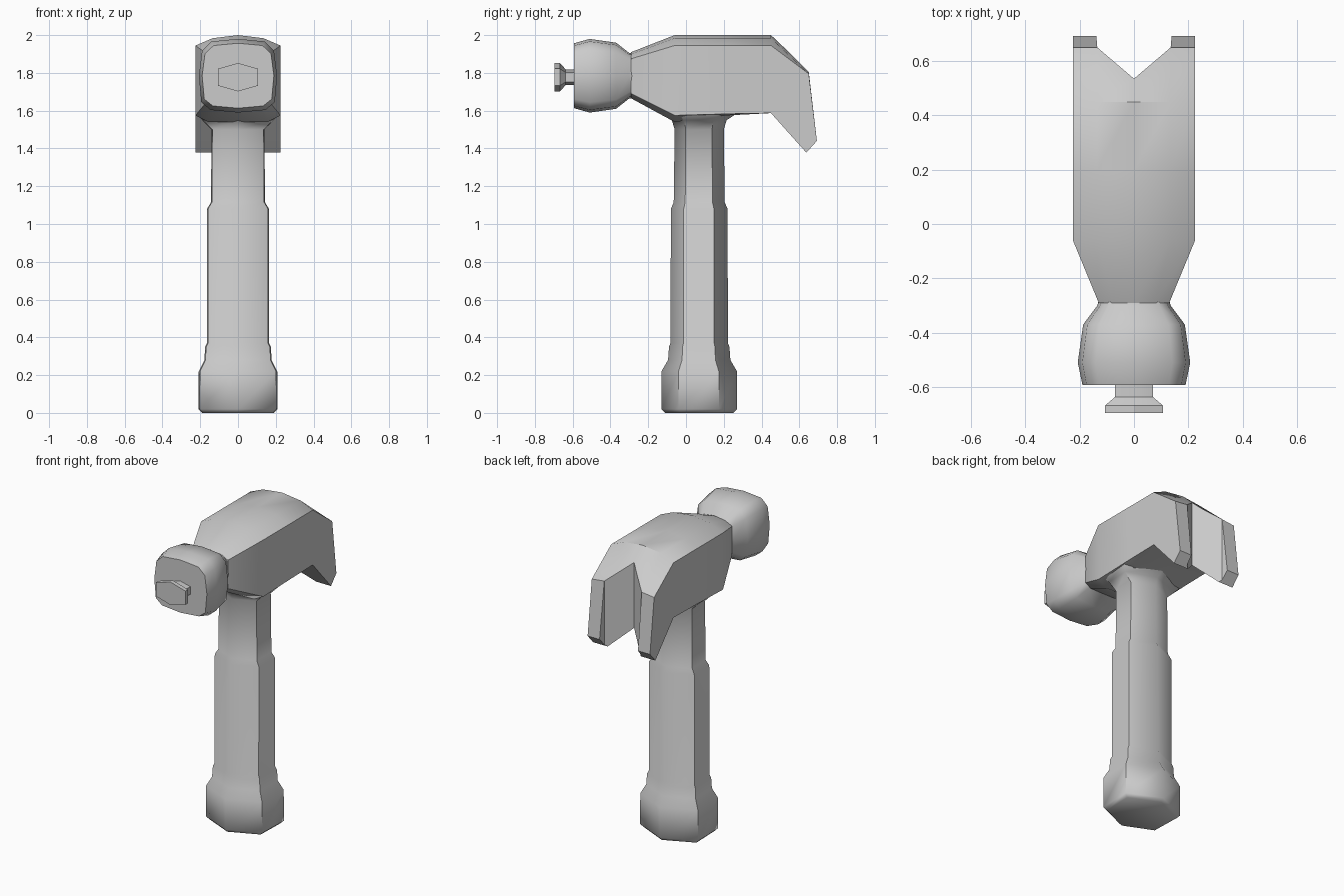
import bpy, bmesh, math

if "Cube" in bpy.data.objects:
    bpy.data.objects.remove(bpy.data.objects["Cube"])


def loft(name, rings, angle=50):
    """Skin a list of equal-length closed rings and cap both ends."""
    bm = bmesh.new()
    rows = [[bm.verts.new(p) for p in ring] for ring in rings]
    n = len(rows[0])
    for a, b in zip(rows, rows[1:]):
        for i in range(n):
            j = (i + 1) % n
            bm.faces.new((a[i], a[j], b[j], b[i]))
    bm.faces.new(rows[0])
    bm.faces.new(rows[-1])
    bmesh.ops.recalc_face_normals(bm, faces=bm.faces)
    mesh = bpy.data.meshes.new(name)
    bm.to_mesh(mesh)
    bm.free()
    obj = bpy.data.objects.new(name, mesh)
    bpy.context.collection.objects.link(obj)
    if angle:
        smooth(obj, angle)
    return obj


def smooth(obj, angle):
    bpy.ops.object.select_all(action='DESELECT')
    obj.select_set(True)
    bpy.context.view_layer.objects.active = obj
    bpy.ops.object.shade_smooth_by_angle(angle=math.radians(angle))


def mirrored(half):
    """Complete a right half ring; first and last points lie on x = 0."""
    return half + [(-p[0],) + tuple(p[1:]) for p in half[-2:0:-1]]


# Handle: six-sided with stepped pommel, grip and neck (z, half width, half depth)
def handle_ring(z, w, d, yc=0.07):
    return mirrored([(0, yc - d, z), (w * 0.97, yc - d * 0.55, z),
                     (w, yc + d * 0.52, z), (0, yc + d, z)])


handle_steps = [(0, .19, .18), (.02, .21, .2), (.22, .208, .2), (.28, .178, .165),
                (.35, .174, .16), (.37, .164, .152), (1.08, .164, .15),
                (1.115, .143, .135), (1.5, .14, .13), (1.55, .19, .145),
                (1.585, .222, .2), (1.63, .222, .2)]
loft("handle", [handle_ring(*s) for s in handle_steps])


# Head body and claw: crest, shoulder and underside positions per station
def body_ring(w, yt, crest, edge, yb, low_edge, low):
    mid = crest - (crest - edge) * 0.3
    return mirrored([(0, yt, crest), (w * .6, yt, mid), (w, yt, edge),
                     (w, yb, low_edge), (w * .7, yb, low), (0, yb, low)])


body_steps = [(.13, -.29, 1.91, 1.875, -.29, 1.69, 1.665),
              (.225, -.06, 2.0, 1.945, -.06, 1.575, 1.54),
              (.225, .2, 2.0, 1.945, .22, 1.583, 1.575),
              (.225, .45, 2.0, 1.945, .45, 1.587, 1.587),
              (.225, .65, 1.81, 1.795, .55, 1.475, 1.475),
              (.225, .693, 1.44, 1.44, .637, 1.378, 1.378)]
claw = loft("head_and_claw", [body_ring(*s) for s in body_steps], None)

# V notch splitting the claw
notch_plan = [(0, .535), (.135, .65), (.148, .8), (-.148, .8), (-.135, .65)]
notch = loft("notch_cutter", [[(x, y, z) for x, y in notch_plan] for z in (1.2, 2.2)], None)
notch.hide_render = True
cut = claw.modifiers.new("notch", 'BOOLEAN')
cut.operation, cut.solver, cut.object = 'DIFFERENCE', 'EXACT', notch
bpy.context.view_layer.objects.active = claw
bpy.ops.object.modifier_apply(modifier=cut.name)
bpy.data.objects.remove(notch)
smooth(claw, 40)

# Striking face: rounded-square bell (y, half width, half height)
bell_steps = [(-.28, .13, .12), (-.3, .135, .12), (-.37, .187, .175),
              (-.51, .207, .195), (-.592, .19, .172)]
bell_half = [(0, 1), (.68, .93), (.92, .68), (1, 0), (.94, -.72), (.7, -.93), (0, -1)]
loft("striking_bell", [mirrored([(x * w, y, 1.785 + z * h) for x, z in bell_half])
                       for y, w, h in bell_steps])

# Small flared hexagonal stud on the striking face
stud_steps = [(-.57, .07, .042), (-.637, .07, .042), (-.668, .106, .075), (-.695, .106, .075)]
stud_half = [(0, 1), (1, .6), (1, -.6), (0, -1)]
loft("face_stud", [mirrored([(x * w, y, 1.777 + z * h) for x, z in stud_half])
                   for y, w, h in stud_steps], 30)
